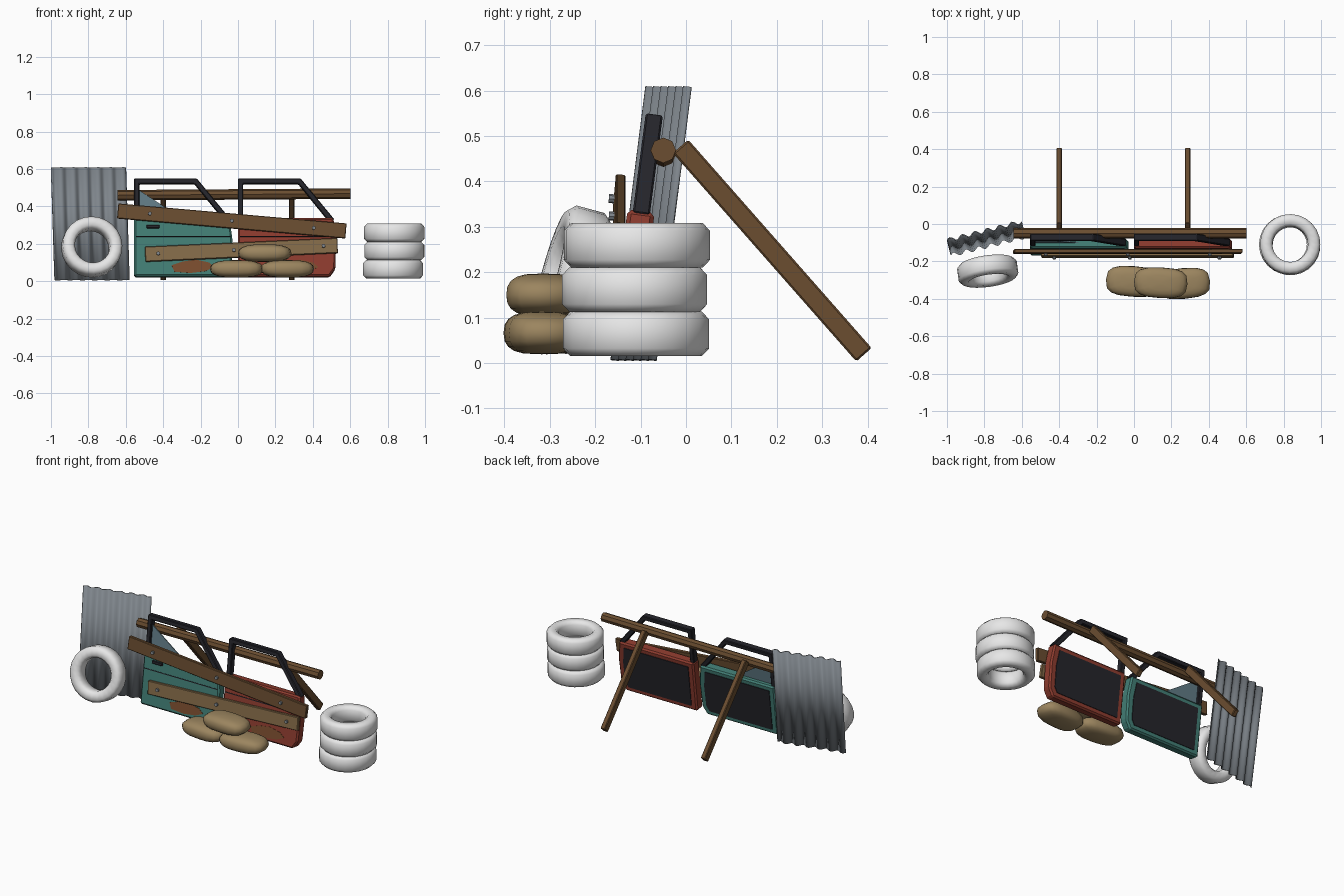
import bpy, bmesh, math
from mathutils import Matrix, Vector, Euler

if "Cube" in bpy.data.objects:
    bpy.data.objects.remove(bpy.data.objects["Cube"])

COLORS = {
    "teal paint": (.055, .21, .18), "red paint": (.27, .045, .028),
    "rust": (.2, .075, .028), "black trim": (.018, .018, .024),
    "tyre white": (.8, .8, .8), "sack cloth": (.33, .235, .115),
    "dark wood": (.145, .075, .03), "light wood": (.23, .145, .065),
    "steel": (.21, .235, .26), "glass": (.12, .2, .24),
}
MATS = {}
for key, col in COLORS.items():
    MATS[key] = bpy.data.materials.new(key)
    MATS[key].diffuse_color = (*col, 1)


def place(x, y, z, rx=0, ry=0, rz=0):
    """Location plus rotation in degrees (x first, then y, then z)."""
    rot = Euler([math.radians(a) for a in (rx, ry, rz)]).to_matrix().to_4x4()
    return Matrix.Translation((x, y, z)) @ rot


def finish(name, bm, mat, matrix, smooth=None, bevel=0):
    bmesh.ops.recalc_face_normals(bm, faces=bm.faces)
    me = bpy.data.meshes.new(name)
    bm.to_mesh(me)
    bm.free()
    me.materials.append(MATS[mat])
    ob = bpy.data.objects.new(name, me)
    bpy.context.collection.objects.link(ob)
    ob.matrix_world = matrix
    if bevel:
        mod = ob.modifiers.new("bevel", 'BEVEL')
        mod.width, mod.segments = bevel, 1
    if smooth:
        bpy.ops.object.select_all(action='DESELECT')
        ob.select_set(True)
        bpy.context.view_layer.objects.active = ob
        bpy.ops.object.shade_smooth_by_angle(angle=math.radians(smooth))
    return ob


def box(name, size, mat, matrix, bevel=0):
    bm = bmesh.new()
    bmesh.ops.create_cube(bm, size=1)
    bmesh.ops.scale(bm, vec=size, verts=bm.verts)
    return finish(name, bm, mat, matrix, bevel=bevel)


def prism(name, pts, y0, y1, mat, matrix, bevel=0):
    """Outline in the xz plane, extruded from y0 to y1."""
    bm = bmesh.new()
    face = bm.faces.new([bm.verts.new((x, y0, z)) for x, z in pts])
    ext = bmesh.ops.extrude_face_region(bm, geom=[face])["geom"]
    bmesh.ops.translate(bm, vec=(0, y1 - y0, 0),
                        verts=[v for v in ext if isinstance(v, bmesh.types.BMVert)])
    return finish(name, bm, mat, matrix, bevel=bevel)


def cylinder(name, r, length, sides, mat, matrix):
    bm = bmesh.new()
    bmesh.ops.create_cone(bm, cap_ends=True, segments=sides, radius1=r, radius2=r, depth=length)
    return finish(name, bm, mat, matrix)


def tyre(name, matrix):
    bm = bmesh.new()
    prof = [(.095, -.03), (.11, -.049), (.145, -.049), (.161, -.032),
            (.161, .032), (.145, .049), (.11, .049), (.095, .03)]
    n = 24
    rings = [[bm.verts.new((r * math.cos(2 * math.pi * i / n), r * math.sin(2 * math.pi * i / n), z))
              for r, z in prof] for i in range(n)]
    for i in range(n):
        a, b = rings[i], rings[(i + 1) % n]
        for j in range(8):
            k = (j + 1) % 8
            bm.faces.new((a[j], b[j], b[k], a[k]))
    finish(name, bm, "tyre white", matrix, smooth=80)


def sandbag(name, matrix):
    bm = bmesh.new()
    bmesh.ops.create_uvsphere(bm, u_segments=16, v_segments=10, radius=1)
    for v in bm.verts:
        p = [math.copysign(abs(c) ** e, c) for c, e in zip(v.co, (.72, .62, .8))]
        v.co = (p[0] * .143, p[1] * .082, p[2] * .047)
    finish(name, bm, "sack cloth", matrix, smooth=80)


# Car doors: shell, inner panel, window frame, handle, seam and rust
LEAN = -7.5
SHELL = [(0, 0), (.49, 0), (.52, .045), (.525, .2), (.51, .315), (0, .315)]
PANEL = [(.035, .03), (.465, .03), (.485, .06), (.488, .19), (.475, .285), (.035, .285)]
FRAME = [(0, .31), (0, .53), (.335, .53), (.515, .31),
         (.477, .31), (.322, .502), (.028, .502), (.028, .31)]
RUST = [(.2, .06), (.215, .025), (.3, .018), (.38, .028), (.43, .05),
        (.4, .075), (.33, .09), (.26, .08)]
doors = {"teal": place(-.555, -.14, .022, LEAN), "red": place(0, -.14, .022, LEAN)}
for side, m in doors.items():
    prism(side + "_door_shell", SHELL, -.03, .03, side + " paint", m, bevel=.009)
    prism(side + "_door_inner_panel", PANEL, .028, .034, "black trim", m)
    prism(side + "_window_frame", FRAME, -.018, .02, "black trim", m, bevel=.004)
    prism(side + "_door_rust", RUST, -.032, -.028, "rust", m)
    box(side + "_door_seam", (.505, .004, .005), "black trim", m @ place(.262, -.03, .216))
    box(side + "_door_handle", (.07, .014, .018), "black trim", m @ place(.1, -.034, .268), bevel=.003)
prism("broken_glass", [(.025, .31), (.025, .47), (.265, .31)], -.003, .003, "glass", doors["teal"])

# Nailed planks with bolts
planks = [("upper_plank", 1.225, "dark wood", place(-.033, -.147, .322, -5, 5), (-.44, 0, .44)),
          ("lower_plank", 1.03, "light wood", place(.018, -.165, .167, LEAN, -2.6), (-.445, -.04, .44))]
for name, length, mat, m, bolts in planks:
    box(name, (length, .022, .08), mat, m, bevel=.003)
    for i, x in enumerate(bolts):
        cylinder(f"{name}_bolt_{i + 1}", .01, .016, 8, "steel", m @ place(x, -.015, 0, 90))

# Rear beam and its two props
cylinder("rear_beam", .028, 1.245, 8, "dark wood", place(-.022, -.05, .464, 0, 89.6))
top, foot = Vector((0, -.012, .477)), Vector((0, .392, .018))
for side, x in (("left", -.4), ("right", .287)):
    mid = (top + foot) / 2
    ang = math.degrees(math.atan2(foot.y - top.y, top.z - foot.z))
    box(side + "_prop", (.03, .045, (foot - top).length), "dark wood",
        place(x, mid.y, mid.z, ang), bevel=.004)

# Corrugated sheet leaning on the left
bm = bmesh.new()
waves, steps, w, h = 6, 8, .41, .607
cols = []
for i in range(waves * steps + 1):
    t = i / (waves * steps)
    y = .011 * math.sin(2 * math.pi * waves * t)
    cols.append([bm.verts.new(((t - .5) * w, y, z)) for z in (-h / 2, h / 2)])
for a, b in zip(cols, cols[1:]):
    bm.faces.new((a[0], b[0], b[1], a[1]))
sheet = finish("corrugated_sheet", bm, "steel", place(-.79, -.077, .307, LEAN, 0, 14), smooth=50)
solid = sheet.modifiers.new("thickness", 'SOLIDIFY')
solid.thickness, solid.offset = .006, 0

# Tyres: a stack of three and one leaning on the sheet
for i, (x, y) in enumerate(((.829, -.11), (.836, -.113), (.835, -.108))):
    tyre(f"stacked_tyre_{i + 1}", place(x, y, .064 + i * .0975, 0, 0, 7 * i))
tyre("leaning_tyre", place(-.782, -.252, .183, -15, 0, 8) @ place(0, 0, 0, 90))

# Sandbags
sandbag("sandbag_left", place(-.007, -.307, .066, 0, 0, -4))
sandbag("sandbag_right", place(.264, -.318, .066, 0, 0, 5))
sandbag("sandbag_top", place(.143, -.314, .15, 0, 0, -3))

for m in bpy.data.materials:
    if m.users and not m.is_grease_pencil:
        m.use_nodes = True
        m.node_tree.nodes["Principled BSDF"].inputs["Base Color"].default_value = m.diffuse_color
